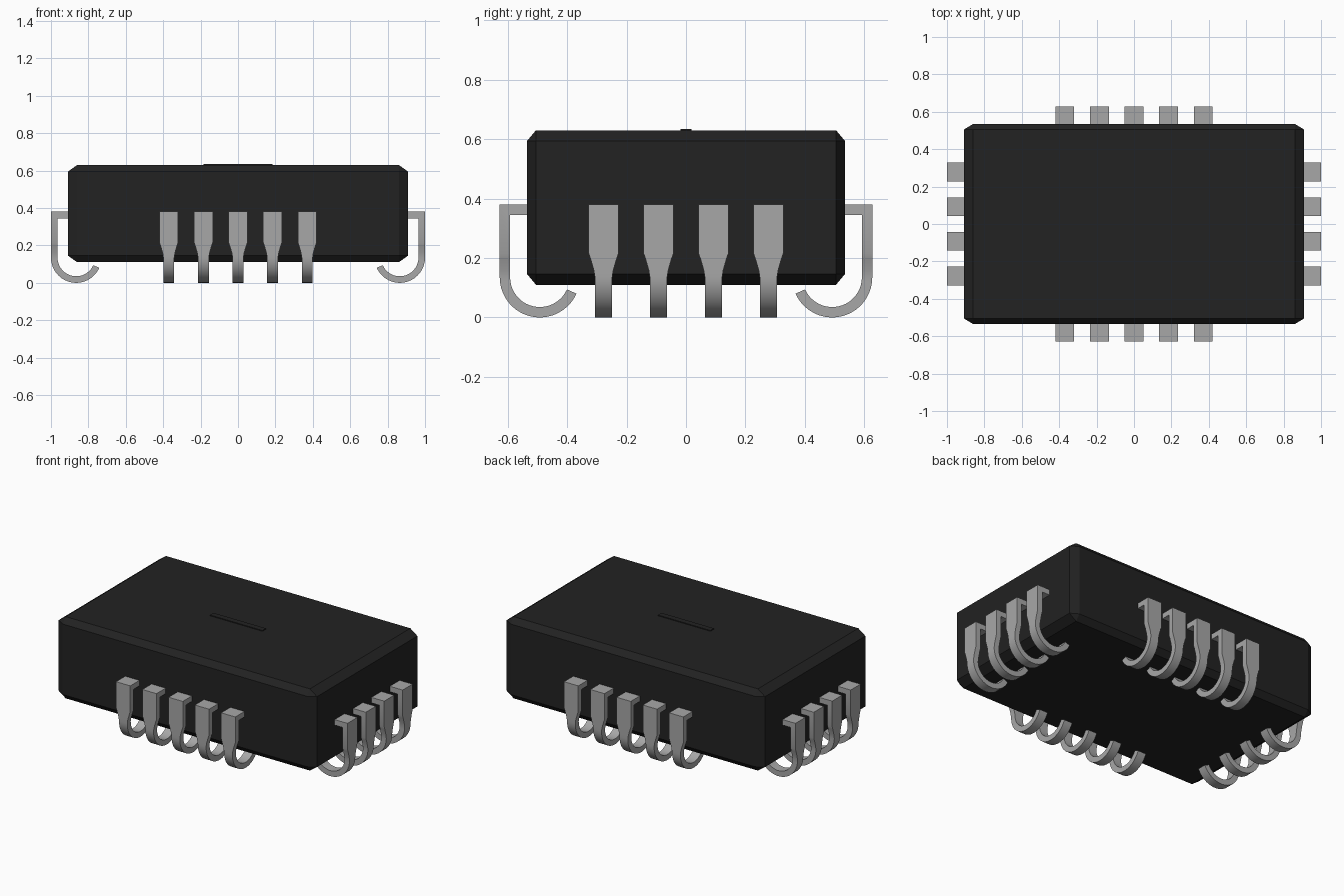
import bpy, bmesh, math
from mathutils import Vector

old = bpy.data.objects.get("Cube")
if old:
    bpy.data.objects.remove(old, do_unlink=True)


def make_material(name, color, metallic=0.0):
    mat = bpy.data.materials.new(name)
    mat.use_nodes = True
    mat.diffuse_color = color
    bsdf = next(n for n in mat.node_tree.nodes if n.type == 'BSDF_PRINCIPLED')
    bsdf.inputs["Base Color"].default_value = color
    bsdf.inputs["Roughness"].default_value = 0.6
    return mat


black = make_material("black plastic", (0.016, 0.016, 0.016, 1))
grey = make_material("grey metal", (0.39, 0.39, 0.39, 1))


def finish(bm, name, mat):
    bmesh.ops.recalc_face_normals(bm, faces=bm.faces)
    mesh = bpy.data.meshes.new(name)
    bm.to_mesh(mesh)
    bm.free()
    mesh.materials.append(mat)
    return mesh


def add_object(name, mesh):
    ob = bpy.data.objects.new(name, mesh)
    bpy.context.collection.objects.link(ob)
    return ob


# Chamfered package body: three points per corner, wrapped in a hull
HALF = Vector((0.91, 0.535, 0.26))
CUT = Vector((0.05, 0.03, 0.036))
bm = bmesh.new()
for sx in (-1, 1):
    for sy in (-1, 1):
        for sz in (-1, 1):
            for axis in range(3):
                p = HALF - CUT
                p[axis] = HALF[axis]
                bm.verts.new((sx * p.x, sy * p.y, sz * p.z + 0.37))
bmesh.ops.convex_hull(bm, input=bm.verts)
bmesh.ops.dissolve_limit(bm, angle_limit=0.01, verts=bm.verts, edges=bm.edges)
add_object("package_body", finish(bm, "package_body", black))

# Thin raised plain strip on the top face
bm = bmesh.new()
bmesh.ops.create_cube(bm, size=1)
bmesh.ops.scale(bm, vec=(0.37, 0.036, 0.008), verts=bm.verts)
bmesh.ops.translate(bm, vec=(0, 0, 0.631), verts=bm.verts)
add_object("top_strip", finish(bm, "top_strip", black))

# J-shaped lead, reaching out along +x with its outer face at x = 0.
# Each station: outer point, inner point (x, z) and half width
THICK, RADIUS, TOP = 0.035, 0.135, 0.38
WIDE, NARROW = 0.05, 0.029
stations = [((-0.10, TOP), (-0.10, TOP - THICK), WIDE),
            ((0, TOP), (-THICK, TOP - THICK), WIDE)]
for z, w in ((0.215, WIDE), (0.195, 0.043), (0.16, 0.033)):
    stations.append(((0, z), (-THICK, z), w))
STEPS, SWEEP = 20, math.radians(156)
for i in range(STEPS + 1):
    a = SWEEP * i / STEPS
    ring = [(-RADIUS + r * math.cos(a), RADIUS - r * math.sin(a))
            for r in (RADIUS, RADIUS - THICK)]
    stations.append((ring[0], ring[1], NARROW))

bm = bmesh.new()
loops = []
for (ox, oz), (ix, iz), w in stations:
    loops.append([bm.verts.new(c) for c in
                  ((ox, -w, oz), (ox, w, oz), (ix, w, iz), (ix, -w, iz))])
for a, b in zip(loops, loops[1:]):
    for k in range(4):
        n = (k + 1) % 4
        bm.faces.new((a[k], a[n], b[n], b[k]))
bm.faces.new(loops[0])
bm.faces.new(loops[-1])
lead_mesh = finish(bm, "lead", grey)


# Rows of leads on all four sides
def lead_row(name, count, pitch, reach, angle):
    out = Vector((math.cos(angle), math.sin(angle), 0))
    along = Vector((-out.y, out.x, 0))
    for i in range(count):
        ob = add_object(f"{name}_lead_{i + 1}", lead_mesh)
        ob.location = out * reach + along * (i - (count - 1) / 2) * pitch
        ob.rotation_euler.z = angle


lead_row("left", 4, 0.185, 1.0, 0)
lead_row("back", 5, 0.185, 0.627, math.pi / 2)
lead_row("right", 4, 0.185, 1.0, math.pi)
lead_row("front", 5, 0.185, 0.627, -math.pi / 2)

# Smooth the curved foot while keeping the strip edges sharp
bpy.ops.object.select_all(action='DESELECT')
first = bpy.data.objects["left_lead_1"]
first.select_set(True)
bpy.context.view_layer.objects.active = first
bpy.ops.object.shade_smooth_by_angle(angle=math.radians(30))
